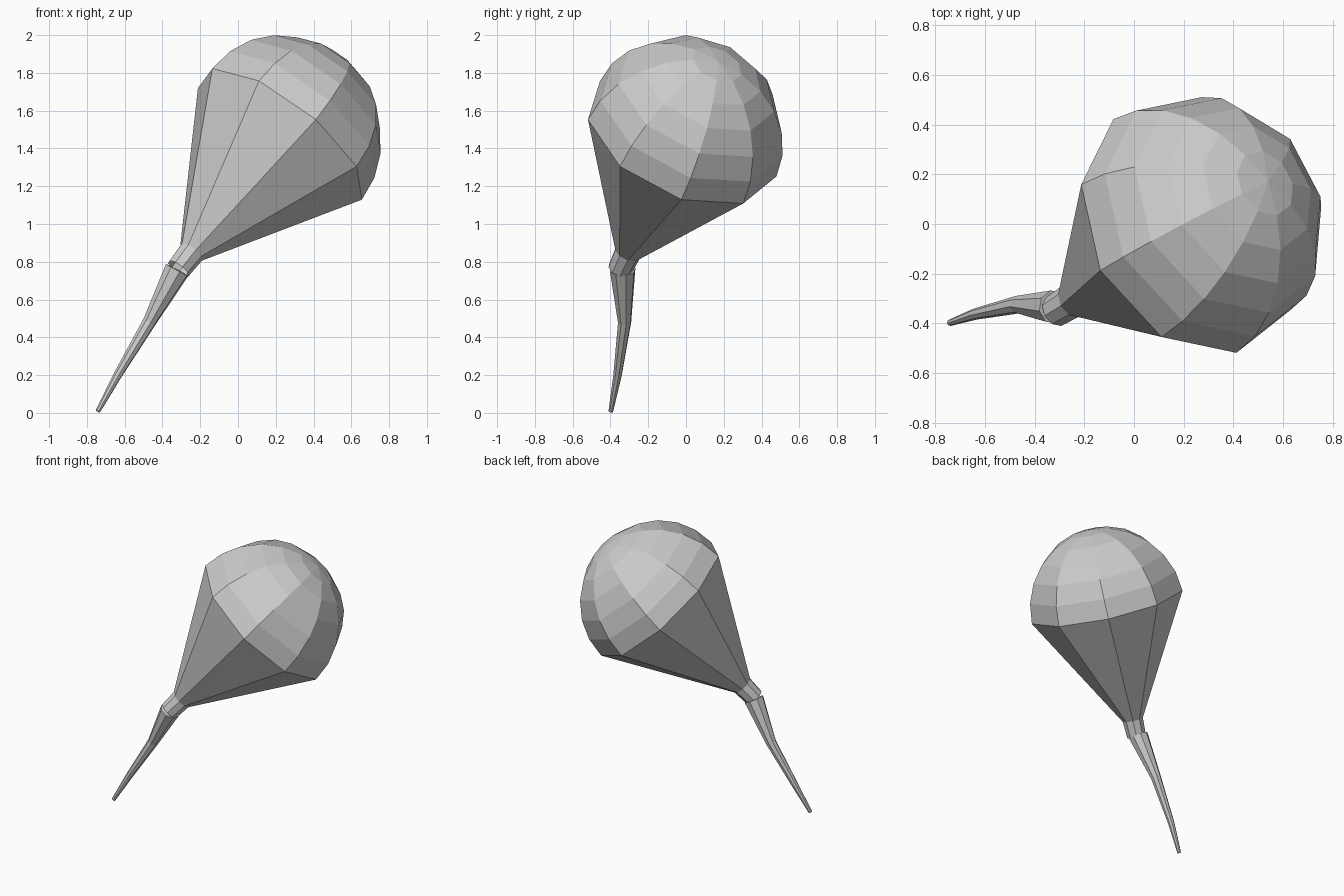
import bpy, bmesh
from math import sin, cos, pi, radians
from mathutils import Vector

if "Cube" in bpy.data.objects:
    bpy.data.objects.remove(bpy.data.objects["Cube"])

REF = Vector((0.182, -0.501, 0.09))  # direction of the first vertex in every ring


def loft(name, rings, sides, cap_start=False, pole=None):
    """Skin rings of (centre, axis, radius); optionally close both ends."""
    bm = bmesh.new()
    loops = []
    for c, axis, r in rings:
        n = axis.normalized()
        u = (REF - n * REF.dot(n)).normalized()
        v = n.cross(u)
        loops.append([bm.verts.new(c + r * (u * cos(2 * pi * i / sides) + v * sin(2 * pi * i / sides)))
                      for i in range(sides)])
    for a, b in zip(loops, loops[1:]):
        for i in range(sides):
            j = (i + 1) % sides
            bm.faces.new((a[i], a[j], b[j], b[i]))
    if cap_start:
        bm.faces.new(loops[0][::-1])
    if pole is not None:
        p = bm.verts.new(pole)
        for i in range(sides):
            bm.faces.new((loops[-1][i], loops[-1][(i + 1) % sides], p))
    me = bpy.data.meshes.new(name)
    bm.to_mesh(me)
    bm.free()
    ob = bpy.data.objects.new(name, me)
    bpy.context.collection.objects.link(ob)
    return ob


# Balloon: short neck, straight cone, then a hemisphere in 15 degree steps
axis = Vector((0.576, 0.35, 0.739)).normalized()
centre = Vector((0.228, -0.019, 1.46))
R = 0.541
rings = [(centre - axis * 0.945, axis, 0.066), (centre - axis * 0.825, axis, 0.072)]
for k in range(6):
    t = radians(15 * k)
    rings.append((centre + axis * R * sin(t), axis, R * cos(t)))
loft("balloon", rings, 9, pole=centre + axis * R)

# Tail: tapering curved string handle, listed from the tip up to the neck
path = [((-0.742, -0.398, 0.008), 0.013), ((-0.640, -0.363, 0.195), 0.023),
        ((-0.470, -0.325, 0.480), 0.036), ((-0.322, -0.335, 0.757), 0.069)]
pts = [Vector(p) for p, r in path]
rings = []
for i, (p, r) in enumerate(path):
    tangent = pts[min(i + 1, 3)] - pts[max(i - 1, 0)]
    rings.append((pts[i], tangent, r))
loft("tail", rings, 8, cap_start=True, pole=pts[-1])
